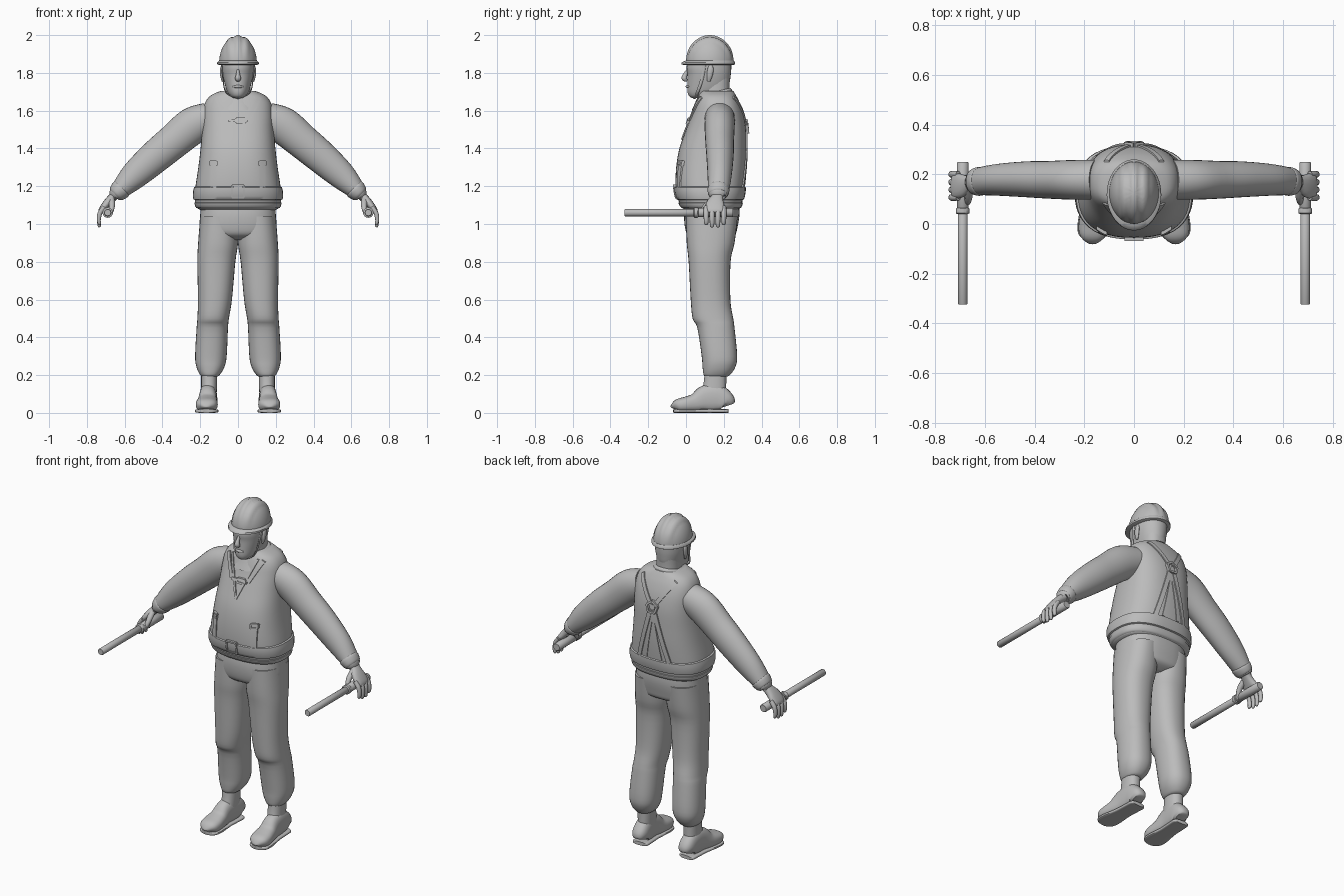
import bpy, bmesh, math
from mathutils import Vector

grey = bpy.data.materials.new("plain_grey")
grey.diffuse_color = (0.5, 0.5, 0.5, 1)


def finish(name, bm, angle=45):
    bmesh.ops.recalc_face_normals(bm, faces=bm.faces)
    me = bpy.data.meshes.new(name)
    bm.to_mesh(me)
    bm.free()
    me.materials.append(grey)
    me.shade_smooth()
    me.set_sharp_from_angle(angle=math.radians(angle))
    ob = bpy.data.objects.new(name, me)
    bpy.context.collection.objects.link(ob)
    return ob


def smooth(rows, k=4):
    """Catmull-Rom interpolation of rows of numbers."""
    out = []
    for i in range(len(rows) - 1):
        a, b, c, d = (rows[max(i - 1, 0)], rows[i], rows[i + 1],
                      rows[min(i + 2, len(rows) - 1)])
        for j in range(k):
            t = j / k
            out.append(tuple(0.5 * (2 * q + (r - p) * t + (2 * p - 5 * q + 4 * r - s) * t * t
                                    + (3 * q - p - 3 * r + s) * t ** 3)
                             for p, q, r, s in zip(a, b, c, d)))
    return out + [tuple(rows[-1])]


def oval(n, e):
    f = lambda v: math.copysign(abs(v) ** (2 / e), v)
    return [(f(math.cos(2 * math.pi * i / n)), f(math.sin(2 * math.pi * i / n))) for i in range(n)]


def skin(name, rings, angle=45):
    """Closed solid through a list of point rings."""
    bm = bmesh.new()
    vs = [[bm.verts.new(p) for p in r] for r in rings]
    n = len(vs[0])
    for a, b in zip(vs, vs[1:]):
        for i in range(n):
            bm.faces.new((a[i], a[(i + 1) % n], b[(i + 1) % n], b[i]))
    bm.faces.new(vs[0])
    bm.faces.new(vs[-1])
    return finish(name, bm, angle)


def stack(name, rows, n=32, e=2.3, tilt=0, k=4):
    """Upright loft, rows = (z, x0, x1, y0, y1)."""
    rings = []
    for z, x0, x1, y0, y1 in (smooth(rows, k) if k > 1 else rows):
        rings.append([((x0 + x1) / 2 + u * (x1 - x0) / 2, (y0 + y1) / 2 + v * (y1 - y0) / 2,
                       z + tilt * v * (y1 - y0) / 2) for u, v in oval(n, e)])
    return skin(name, rings)


def tube(name, rows, ref=(0, 1, 0), n=16, e=2, k=4):
    """Loft along a path, rows = (x, y, z, radius along ref, other radius)."""
    rows = smooth(rows, k) if k > 1 else rows
    pts = [Vector(r[:3]) for r in rows]
    rings = []
    for i, r in enumerate(rows):
        t = (pts[min(i + 1, len(pts) - 1)] - pts[max(i - 1, 0)]).normalized()
        u = Vector(ref)
        u = (u - t * u.dot(t)).normalized()
        v = t.cross(u)
        rings.append([pts[i] + u * a * r[3] + v * b * r[4] for a, b in oval(n, e)])
    return skin(name, rings)


# ---- vest: (z, front y, back y, half width)
VEST = [(1.075, .0, .27, .20), (1.09, -.025, .29, .22), (1.14, -.045, .302, .23),
        (1.2, -.055, .31, .225), (1.3, -.052, .318, .21), (1.4, -.035, .32, .198),
        (1.5, 0, .318, .19), (1.58, .03, .305, .186), (1.64, .05, .285, .175),
        (1.68, .065, .265, .145), (1.705, .08, .25, .09)]
DENSE = smooth(VEST)
stack("vest", [(z, -w, w, a, b) for z, a, b, w in VEST], n=48, e=2.5)


def section(z):
    z = min(max(z, DENSE[0][0]), DENSE[-1][0])
    for a, b in zip(DENSE, DENSE[1:]):
        if z <= b[0]:
            t = (z - a[0]) / max(b[0] - a[0], 1e-6)
            return [p + (q - p) * t for p, q in zip(a, b)]
    return DENSE[-1]


def on_vest(x, z, back, lift):
    _, y0, y1, w = section(z)
    h = (1 - min(abs(x) / w, 1) ** 2.5) ** 0.4 * (y1 - y0) / 2 + lift
    return ((x, (y0 + y1) / 2 + (h if back else -h), z))


def strap(name, p, q, width, back=False, thick=.007):
    """Flat band lying on the vest from p to q, both given as (x, z)."""
    p, q = Vector(p), Vector(q)
    d = (q - p).normalized()
    side = Vector((-d.y, d.x)) * width / 2
    rings = []
    for i in range(13):
        c = p.lerp(q, i / 12)
        edge = [(c + side * s) for s in (-1, 0, 1)]
        rings.append([on_vest(v.x, v.y, back, thick) for v in edge]
                     + [on_vest(v.x, v.y, back, -.006) for v in reversed(edge)])
    return skin(name, rings, 30)


def frame(name, x, z, w, h, bar=.01, back=False):
    """Rectangular buckle frame."""
    for s in (-1, 1):
        strap(name + "_side", (x + s * w / 2, z - h / 2), (x + s * w / 2, z + h / 2), bar, back, .014)
        strap(name + "_bar", (x - w / 2, z + s * h / 2), (x + w / 2, z + s * h / 2), bar, back, .014)


# ---- waist belt band and hem
def band(name, z0, z1, lift):
    rows = []
    for t, l in ((0, -.004), (.08, lift * .8), (.3, lift), (.7, lift), (.92, lift * .8), (1, -.004)):
        z, a, b, w = section(z0 + (z1 - z0) * t)
        rows.append((z, -w - l, w + l, a - l, b + l))
    stack(name, rows, n=48, e=2.5, k=1)


band("waist_belt", 1.125, 1.2, .009)
band("vest_hem", 1.083, 1.115, .005)
frame("belt_buckle", 0, 1.172, .065, .065)
strap("buckle_plate", (0, 1.145), (0, 1.2), .05)

# ---- harness, front and back
strap("chest_clip", (-.05, 1.548), (.05, 1.548), .016, thick=.01)
frame("chest_buckle", .015, 1.548, .05, .02)
for s in (-1, 1):
    strap("neckline", (s * .085, 1.675), (0, 1.45), .012)
    strap("shoulder_strap", (s * .115, 1.67), (s * .055, 1.55), .022)
    strap("front_strap", (s * .13, 1.16), (s * .13, 1.33), .032)
    frame("strap_buckle", s * .13, 1.322, .034, .022, .008)
    strap("back_upper_strap", (s * .11, 1.67), (s * .015, 1.53), .024, True)
    strap("back_lower_strap", (s * .012, 1.5), (s * .1, 1.19), .026, True)
    strap("back_inner_strap", (-s * .01, 1.53), (s * .05, 1.2), .014, True, .004)
ring = [(.036 * math.sin(2 * math.pi * i / 5), 1.515 + .036 * math.cos(2 * math.pi * i / 5)) for i in range(5)]
for i in range(5):
    strap("back_ring", ring[i], ring[(i + 1) % 5], .012, True, .016)

# ---- collar, neck, head
stack("collar", [(1.63, -.12, .12, .03, .25), (1.66, -.1, .1, .045, .25),
                 (1.69, -.084, .084, .06, .242), (1.7, -.07, .07, .075, .232)], tilt=.25)
stack("neck", [(1.6, -.07, .07, .075, .235), (1.72, -.066, .066, .085, .23), (1.8, -.066, .066, .09, .235)])
stack("head", [(1.668, -.025, .025, .03, .1), (1.678, -.042, .042, .016, .15), (1.7, -.057, .057, .008, .2),
               (1.74, -.07, .07, .008, .228), (1.79, -.081, .081, .008, .237),
               (1.83, -.085, .085, .003, .24), (1.88, -.084, .084, .012, .24)], e=2.2)
tube("nose", [(0, .012, 1.82, .006, .006), (0, -.004, 1.79, .011, .012),
              (0, -.008, 1.77, .016, .015), (0, .006, 1.758, .009, .006)], ref=(1, 0, 0))
tube("lips", [(-.028, .018, 1.726, .004, .004), (0, .007, 1.728, .008, .009),
              (.028, .018, 1.726, .004, .004)], ref=(0, 0, 1))

# ---- helmet shell with lengthwise ridges
bm = bmesh.new()
bmesh.ops.create_uvsphere(bm, u_segments=64, v_segments=40, radius=1)
bmesh.ops.bisect_plane(bm, geom=bm.verts[:] + bm.edges[:] + bm.faces[:], plane_co=(0, 0, 0),
                       plane_no=(0, 0, -1), clear_outer=True)
bmesh.ops.holes_fill(bm, edges=[e for e in bm.edges if e.is_boundary])
for v in bm.verts:
    x, y, z = v.co
    g = 1.0
    for c in (-.45, 0, .45):
        g += .035 * max(0, 1 - (abs(x - c) / .15) ** 4) * min(1, z * 2)
    v.co = (x * .1 * g, .126 + y * .125 * g, 1.853 + z * .142 * g)
finish("helmet_shell", bm)
stack("helmet_brim", [(1.843, -.104, .104, -.016, .254), (1.846, -.11, .11, -.026, .26),
                      (1.856, -.11, .11, -.022, .26), (1.866, -.1, .1, .0, .252)], n=48, e=2, k=1)

# ---- legs
stack("trouser_seat", [(1.12, -.195, .195, 0, .28), (1.05, -.2, .2, -.01, .283), (.98, -.203, .203, -.005, .272),
                       (.94, -.18, .18, .012, .258), (.915, -.08, .08, .06, .21)], n=40, e=2.5)
LEG = [(1.04, .0, .2, .0, .275), (.9, .0, .211, .004, .257), (.8, .014, .215, .014, .236),
       (.6, .032, .212, .025, .235), (.5, .048, .215, .035, .25), (.45, .053, .219, .06, .257),
       (.3, .06, .227, .083, .271), (.24, .073, .219, .088, .26), (.2, .098, .2, .094, .232),
       (.19, .115, .185, .11, .21)]
FOOT = [(.222, .07, .03), (.21, .11, .045), (.16, .15, .046), (.1, .14, .046), (.05, .1, .052),
        (0, .082, .058), (-.04, .07, .054), (-.06, .05, .036), (-.066, .035, .014)]
ARM = [(.15, .178, 1.56, .08, .085), (.24, .178, 1.52, .08, .098), (.34, .178, 1.438, .076, .092),
       (.437, .18, 1.357, .072, .087), (.548, .178, 1.258, .064, .074), (.625, .172, 1.18, .055, .05),
       (.652, .17, 1.15, .045, .036), (.655, .17, 1.146, .03, .024)]

for s, label in ((-1, "left_"), (1, "right_")):
    def mx(rows):
        return [(s * r[0],) + tuple(r[1:]) for r in rows]

    stack(label + "trouser_leg", [(z, min(s * a, s * b), max(s * a, s * b), c, d) for z, a, b, c, d in LEG])
    stack(label + "boot_shaft", [(.23, s * .153 - .042, s * .153 + .042, .1, .215),
                                 (.15, s * .153 - .042, s * .153 + .042, .092, .213),
                                 (.06, s * .155 - .04, s * .155 + .04, .07, .213)])
    tube(label + "boot_foot", [(s * (.165 - .05 * y), y, h / 2 + .004, w, h / 2) for y, h, w in FOOT],
         ref=(1, 0, 0), n=24, e=2.5)
    tube(label + "boot_sole", [(s * (.165 - .05 * y), y * 1.01, .01, w + .004, .01) for y, h, w in FOOT],
         ref=(1, 0, 0), n=24, e=4)
    # helmet chin strap and ear
    tube(label + "chin_strap", mx([(.087, .1, 1.855, .008, .003), (.08, .085, 1.77, .008, .003),
                                   (.062, .06, 1.695, .008, .003), (.0, .045, 1.665, .008, .004)]), n=8)
    tube(label + "ear", mx([(.08, .12, 1.755, .008, .006), (.085, .125, 1.785, .015, .009),
                            (.086, .13, 1.82, .016, .009), (.082, .13, 1.84, .008, .006)]))
    # sleeve and cuff
    tube(label + "sleeve", mx(ARM), n=28)
    tube(label + "cuff", mx([(.612, .173, 1.192, .045, .045), (.62, .172, 1.184, .058, .055),
                             (.645, .17, 1.158, .052, .045), (.65, .17, 1.153, .035, .03)]), n=24)
    # hand
    tube(label + "palm", mx([(.63, .17, 1.17, .03, .024), (.665, .165, 1.14, .032, .023),
                             (.695, .155, 1.108, .048, .021), (.722, .153, 1.075, .05, .016),
                             (.73, .153, 1.06, .042, .01)]), e=2.4)
    for i, low in enumerate((.995, .983, .983, .995)):
        y = .107 + i * .031
        tube(label + "finger", mx([(.708, y, 1.092, .013, .012), (.73, y, 1.06, .014, .013),
                                   (.737, y, 1.025, .013, .011), (.734, y, low + .008, .011, .009),
                                   (.732, y, low, .005, .004)]), n=10, k=3)
    tube(label + "thumb", mx([(.67, .14, 1.13, .018, .016), (.667, .108, 1.1, .016, .015),
                              (.67, .088, 1.07, .012, .013), (.677, .08, 1.042, .006, .006)]),
         ref=(1, 0, 0), n=10)
    # signal baton: lit shaft, ring and grip
    for part, y0, y1, r in (("shaft", -.325, .05, .0195), ("ring", .04, .066, .027), ("grip", .06, .25, .0235)):
        tube(label + "baton_" + part, [(s * .69, y, 1.06, q, q) for y, q in
                                       ((y0, r * .85), (y0 + .004, r), (y1 - .004, r), (y1, r * .85))],
             ref=(1, 0, 0), n=20, k=1)
